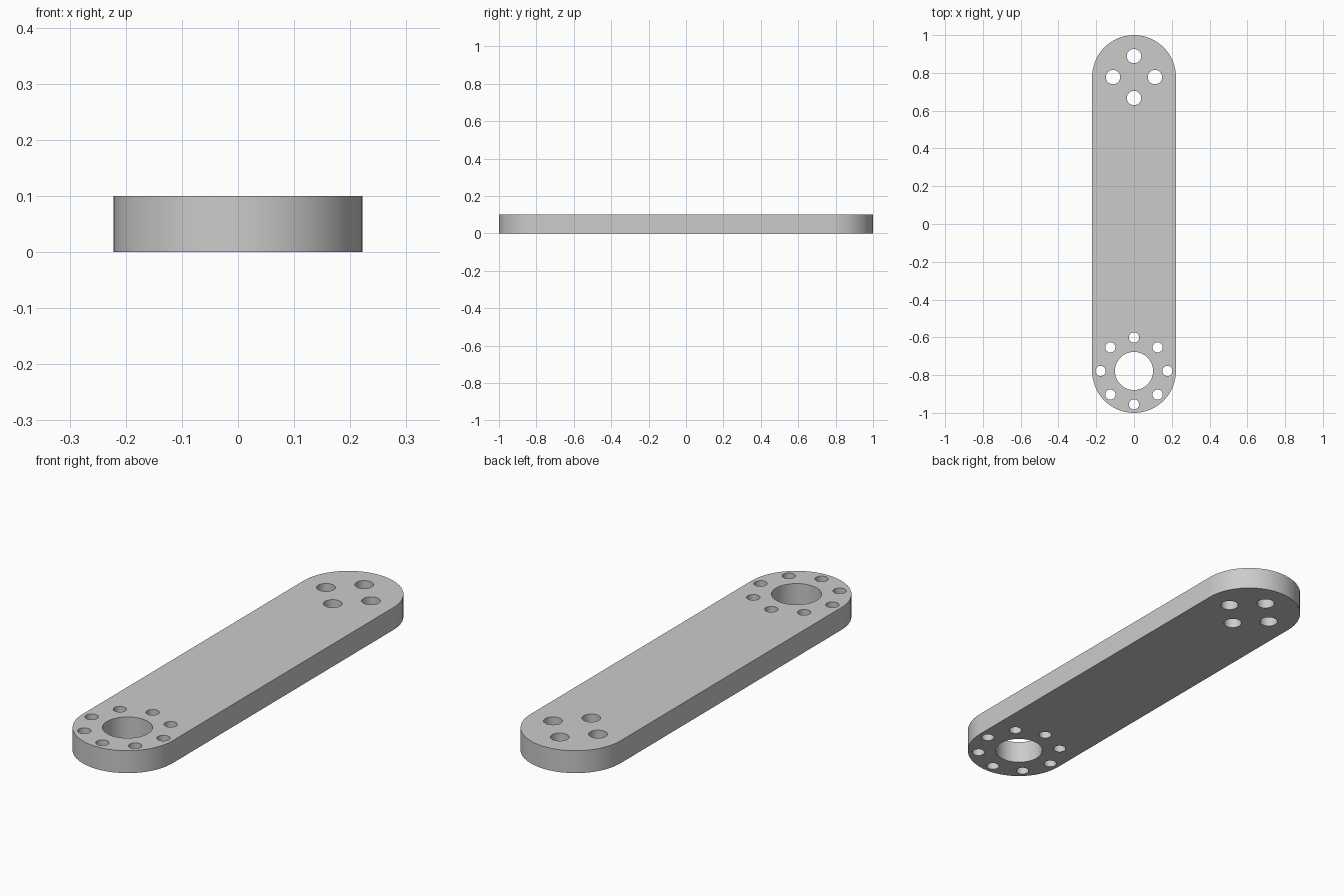
import bpy, bmesh
from math import sin, cos, pi, radians

if "Cube" in bpy.data.objects:
    bpy.data.objects.remove(bpy.data.objects["Cube"])

R, CY, H = 0.222, 0.778, 0.1   # end radius, end centre, thickness

curve = bpy.data.curves.new("link_plate", 'CURVE')
curve.dimensions = '2D'
curve.fill_mode = 'BOTH'
curve.extrude = H / 2


def loop(points):
    s = curve.splines.new('POLY')
    s.points.add(len(points) - 1)
    for p, (x, y) in zip(s.points, points):
        p.co = (x, y, 0, 1)
    s.use_cyclic_u = True


def arc(cx, cy, r, a0, a1, n):
    return [(cx + r * cos(a0 + (a1 - a0) * i / n),
             cy + r * sin(a0 + (a1 - a0) * i / n)) for i in range(n + 1)]


def hole(cx, cy, r, n=32):
    loop(arc(cx, cy, r, 0, 2 * pi, n)[:-1])


def hole_ring(cy, ring_r, r, count):
    for i in range(count):
        a = 2 * pi * i / count
        hole(ring_r * cos(a), cy + ring_r * sin(a), r)


# Rounded outline
loop(arc(0, CY, R, 0, pi, 32) + arc(0, -CY, R, pi, 2 * pi, 32))

# Front end: shaft hole with eight bolt holes; back end: four bolt holes
hole(0, -CY, 0.101, 48)
hole_ring(-CY, 0.177, 0.027, 8)
hole_ring(CY, 0.111, 0.038, 4)

# Turn the filled curve into a solid mesh plate
tmp = bpy.data.objects.new("plate_profile", curve)
bpy.context.collection.objects.link(tmp)
bpy.context.view_layer.update()
mesh = bpy.data.meshes.new_from_object(
    tmp.evaluated_get(bpy.context.evaluated_depsgraph_get()))
bpy.data.objects.remove(tmp)

bm = bmesh.new()
bm.from_mesh(mesh)
bmesh.ops.remove_doubles(bm, verts=bm.verts, dist=1e-5)
bmesh.ops.translate(bm, verts=bm.verts, vec=(0, 0, H / 2))
bmesh.ops.recalc_face_normals(bm, faces=bm.faces)
bm.to_mesh(mesh)
bm.free()

plate = bpy.data.objects.new("link_plate", mesh)
bpy.context.collection.objects.link(plate)
bpy.context.view_layer.objects.active = plate
plate.select_set(True)
bpy.ops.object.shade_smooth_by_angle(angle=radians(30))
